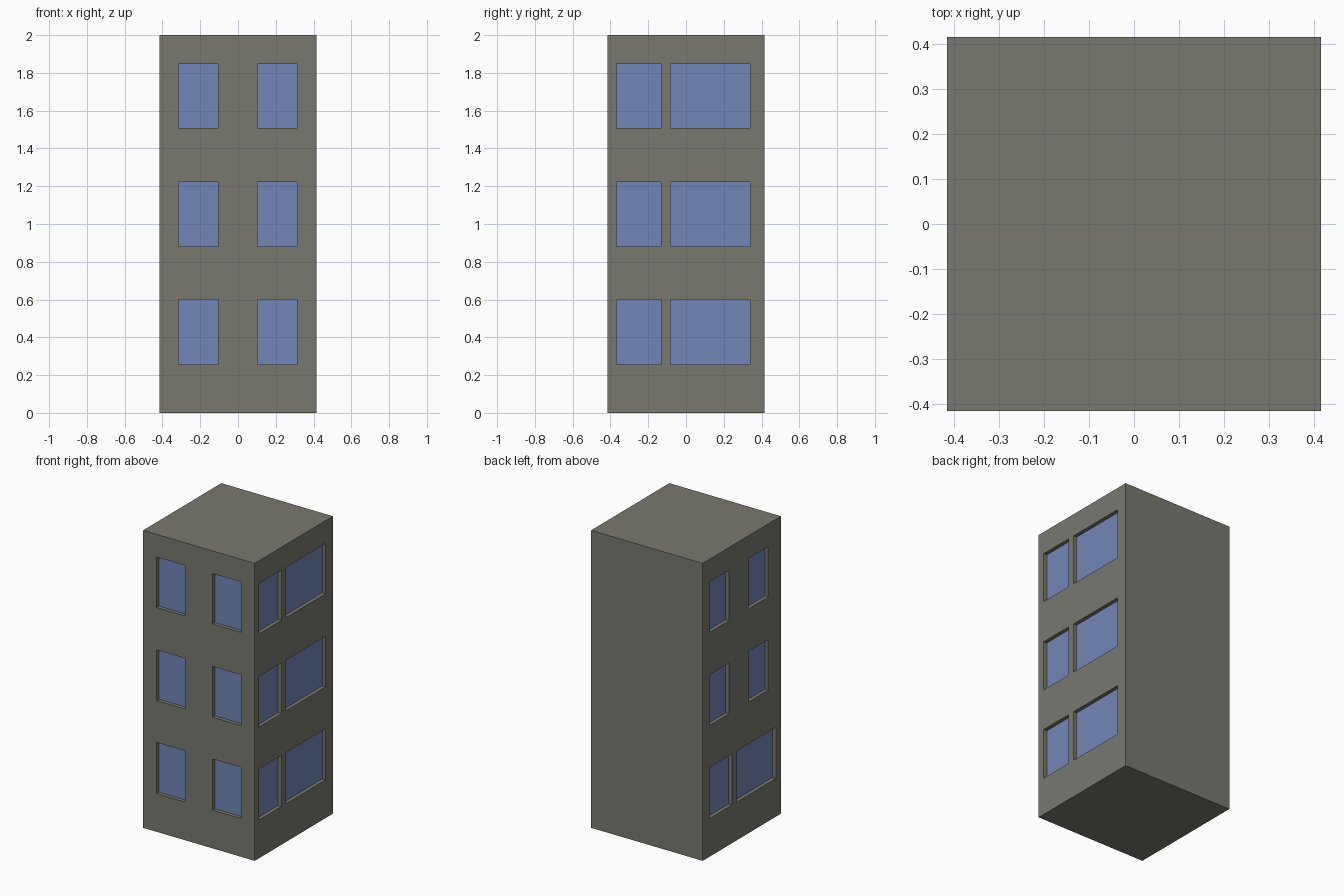
import bpy
import bmesh
from mathutils import Vector

if "Cube" in bpy.data.objects:
    bpy.data.objects.remove(bpy.data.objects["Cube"])

HALF, HEIGHT, DEPTH = 0.415, 2.0, 0.025
ROWS = [(0.257, 0.601), (0.882, 1.223), (1.508, 1.847)]   # window bottom, top
FRONT = [(-0.315, -0.105), (0.102, 0.312)]
RIGHT = [(-0.367, -0.132), (-0.082, 0.338)]
LEFT_LOW = [(0.104, 0.345), (-0.361, 0.056)]
LEFT_HIGH = [(0.137, 0.345), (-0.281, -0.072)]

# wall outward normal, axis along the wall, window spans for each storey
WALLS = [
    (Vector((0, -1, 0)), 0, [FRONT] * 3),
    (Vector((1, 0, 0)), 1, [RIGHT] * 3),
    (Vector((-1, 0, 0)), 1, [LEFT_LOW, LEFT_HIGH, LEFT_HIGH]),
]


def material(name, colour):
    mat = bpy.data.materials.new(name)
    mat.diffuse_color = (*colour, 1)
    mat.use_nodes = True
    mat.node_tree.nodes["Principled BSDF"].inputs["Base Color"].default_value = mat.diffuse_color
    return mat


def cut(bm, axis, value):
    normal = Vector((0, 0, 0))
    normal[axis] = 1
    bmesh.ops.bisect_plane(bm, geom=bm.verts[:] + bm.edges[:] + bm.faces[:],
                           dist=1e-5, plane_co=normal * value, plane_no=normal)


# Tower block
bm = bmesh.new()
bmesh.ops.create_cube(bm, size=1)
for v in bm.verts:
    v.co = Vector((v.co.x * 2 * HALF, v.co.y * 2 * HALF, (v.co.z + 0.5) * HEIGHT))

# Score the window outlines into the walls
cuts = {(2, z) for row in ROWS for z in row}
for _, axis, storeys in WALLS:
    cuts |= {(axis, e) for spans in storeys for span in spans for e in span}
for axis, value in sorted(cuts):
    cut(bm, axis, value)

# Push the panes inward and colour them as glass
for normal, axis, storeys in WALLS:
    panes = []
    for f in bm.faces:
        c = f.calc_center_median()
        if f.normal.dot(normal) < 0.9 or abs(c.dot(normal) - HALF) > 1e-4:
            continue
        if any(z0 < c.z < z1 and any(a < c[axis] < b for a, b in spans)
               for (z0, z1), spans in zip(ROWS, storeys)):
            panes.append(f)
    new = bmesh.ops.extrude_face_region(bm, geom=panes)["geom"]
    bmesh.ops.translate(bm, vec=normal * -DEPTH,
                        verts=[g for g in new if isinstance(g, bmesh.types.BMVert)])
    # remove any outer pane left behind by the extrusion
    bmesh.ops.delete(bm, geom=[f for f in panes if f.is_valid], context='FACES')
    for g in new:
        if isinstance(g, bmesh.types.BMFace):
            g.material_index = 1
    bm.normal_update()

bmesh.ops.recalc_face_normals(bm, faces=bm.faces[:])
mesh = bpy.data.meshes.new("tower_block")
bm.to_mesh(mesh)
bm.free()
mesh.materials.append(material("grey concrete", (0.19, 0.19, 0.163)))
mesh.materials.append(material("blue glass", (0.173, 0.24, 0.48)))
bpy.context.collection.objects.link(bpy.data.objects.new("tower_block", mesh))
